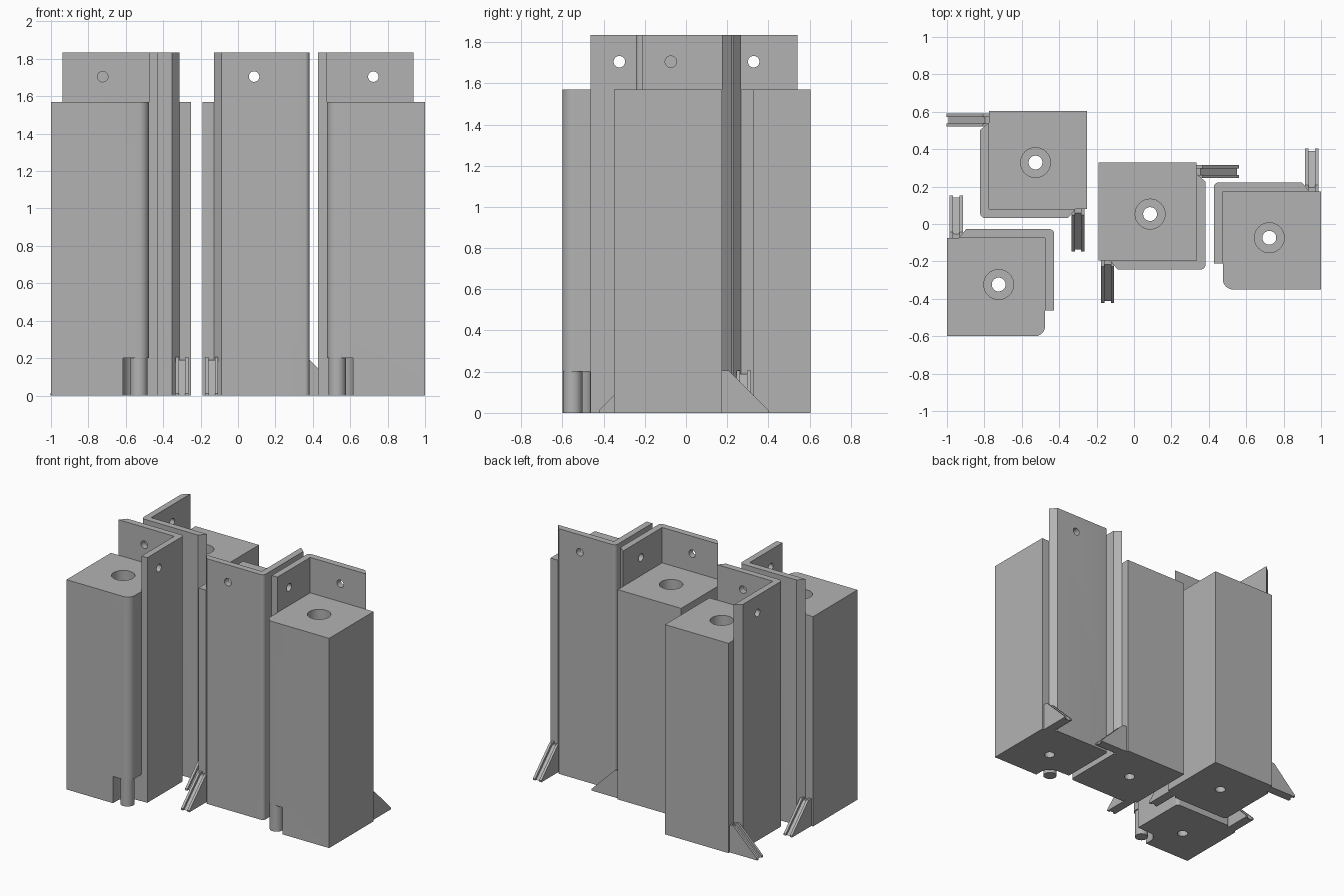
import bpy, bmesh
from math import cos, sin, pi, radians

if "Cube" in bpy.data.objects:
    bpy.data.objects.remove(bpy.data.objects["Cube"])

grey = bpy.data.materials.new("plain grey")
grey.use_nodes = True
grey.diffuse_color = (0.45, 0.45, 0.45, 1)
grey.node_tree.nodes["Principled BSDF"].inputs["Base Color"].default_value = grey.diffuse_color

H = 0.2625        # half width of a post
OUT = 0.31        # outer face of the angle walls
POST_TOP, WALL_TOP = 1.57, 1.835
HOLE = 0.014      # screw holes sit slightly toward the walls
PEG = (0.2075, -0.2125)


def arc(cx, cy, r, a0, a1, n=8):
    steps = [radians(a0 + (a1 - a0) * i / n) for i in range(n + 1)]
    return [(cx + r * cos(a), cy + r * sin(a)) for a in steps]


def prism(name, pts, lo, hi, place):
    """Extrude a 2D profile from lo to hi; place maps (u, v, w) to world."""
    bm = bmesh.new()
    rings = [[bm.verts.new(place(u, v, w)) for u, v in pts] for w in (lo, hi)]
    n = len(pts)
    for ring in rings:
        bm.faces.new(ring)
    for i in range(n):
        j = (i + 1) % n
        bm.faces.new((rings[0][i], rings[0][j], rings[1][j], rings[1][i]))
    bmesh.ops.recalc_face_normals(bm, faces=bm.faces)
    mesh = bpy.data.meshes.new(name)
    bm.to_mesh(mesh)
    bm.free()
    mesh.materials.append(grey)
    obj = bpy.data.objects.new(name, mesh)
    bpy.context.collection.objects.link(obj)
    return obj


def rod(name, cx, cy, r, lo, hi, place):
    return prism(name, arc(cx, cy, r, 0, 360, 32)[:-1], lo, hi, place)


def cut(obj, cutters):
    bpy.context.view_layer.objects.active = obj
    for c in cutters:
        c.hide_render = True
        mod = obj.modifiers.new("cut", "BOOLEAN")
        mod.operation, mod.solver, mod.object = "DIFFERENCE", "EXACT", c
        bpy.ops.object.modifier_apply(modifier=mod.name)
        bpy.data.objects.remove(c)


def smooth(obj):
    bpy.ops.object.select_all(action="DESELECT")
    obj.select_set(True)
    bpy.context.view_layer.objects.active = obj
    bpy.ops.object.shade_smooth_by_angle(angle=radians(30))


def build_post(label, cx, cy, sx, sy, pegged):
    # Local frame: walls on the +x and +y sides, flipped by sx and sy
    def up(u, v, w):
        return (cx + sx * u, cy + sy * v, w)

    def across_x(u, v, w):
        return (cx + sx * w, cy + sy * u, v)

    def across_y(u, v, w):
        return (cx + sx * u, cy + sy * w, v)

    # Main block, with a rounded corner above the peg
    square = [(-H, H), (-H, -H)]
    square += arc(H - 0.055, 0.055 - H, 0.055, -90, 0) if pegged else [(H, -H)]
    block = prism(label + "_block", square + [(H, H)], 0, POST_TOP, up)
    cutters = [rod("bore", HOLE, HOLE, 0.037, -0.1, 2, up),
               rod("counterbore", HOLE, HOLE, 0.08, POST_TOP - 0.15, 2, up)]
    if pegged:
        px, py = PEG
        recess = arc(px, py, 0.085, 90, 180) + [(px - 0.085, -0.4), (0.4, -0.4), (0.4, py + 0.085)]
        cutters.append(prism("recess", recess, -0.1, 0.2, up))
    cut(block, cutters)
    smooth(block)

    # Tall angle wall wrapping two sides
    profile = [(-0.2, H), (H, H)]
    profile += [(H, -0.125), (OUT, -0.125)] if pegged else [(H, -0.2), (OUT, -0.16)]
    profile += arc(OUT - 0.025, OUT - 0.025, 0.025, 0, 90) + [(-0.16, OUT)]
    wall = prism(label + "_angle_wall", profile, 0, WALL_TOP, up)
    cut(wall, [rod("hole", HOLE, 1.705, 0.028, 0.1, 0.5, place) for place in (across_x, across_y)])
    smooth(wall)

    # Sloped braces: two cheeks with a lower web between them
    tall = [(H - 0.01, 0), (0.49, 0), (0.49, 0.012), (0.295, 0.205), (H - 0.01, 0.205)]
    low = [(H - 0.01, 0), (0.478, 0), (0.283, 0.19), (H - 0.01, 0.19)]
    for side, place in (("first", across_x), ("second", across_y)):
        if side == "second" and pegged:
            continue
        for part, lo, hi, shape in (("outer_cheek", -0.248, -0.230, tall),
                                    ("web", -0.230, -0.196, low),
                                    ("inner_cheek", -0.196, -0.178, tall)):
            prism(f"{label}_{side}_brace_{part}", shape, lo, hi, place)

    # Round foot peg under the rounded corner
    if pegged:
        smooth(rod(label + "_peg", PEG[0], PEG[1], 0.047, 0, 0.21, up))


build_post("front_right_post", -0.7375, -0.3375, 1, 1, True)
build_post("back_right_post", -0.5125, 0.3425, -1, -1, False)
build_post("middle_post", 0.072, 0.067, 1, -1, False)
build_post("left_post", 0.7375, -0.0875, -1, 1, True)
